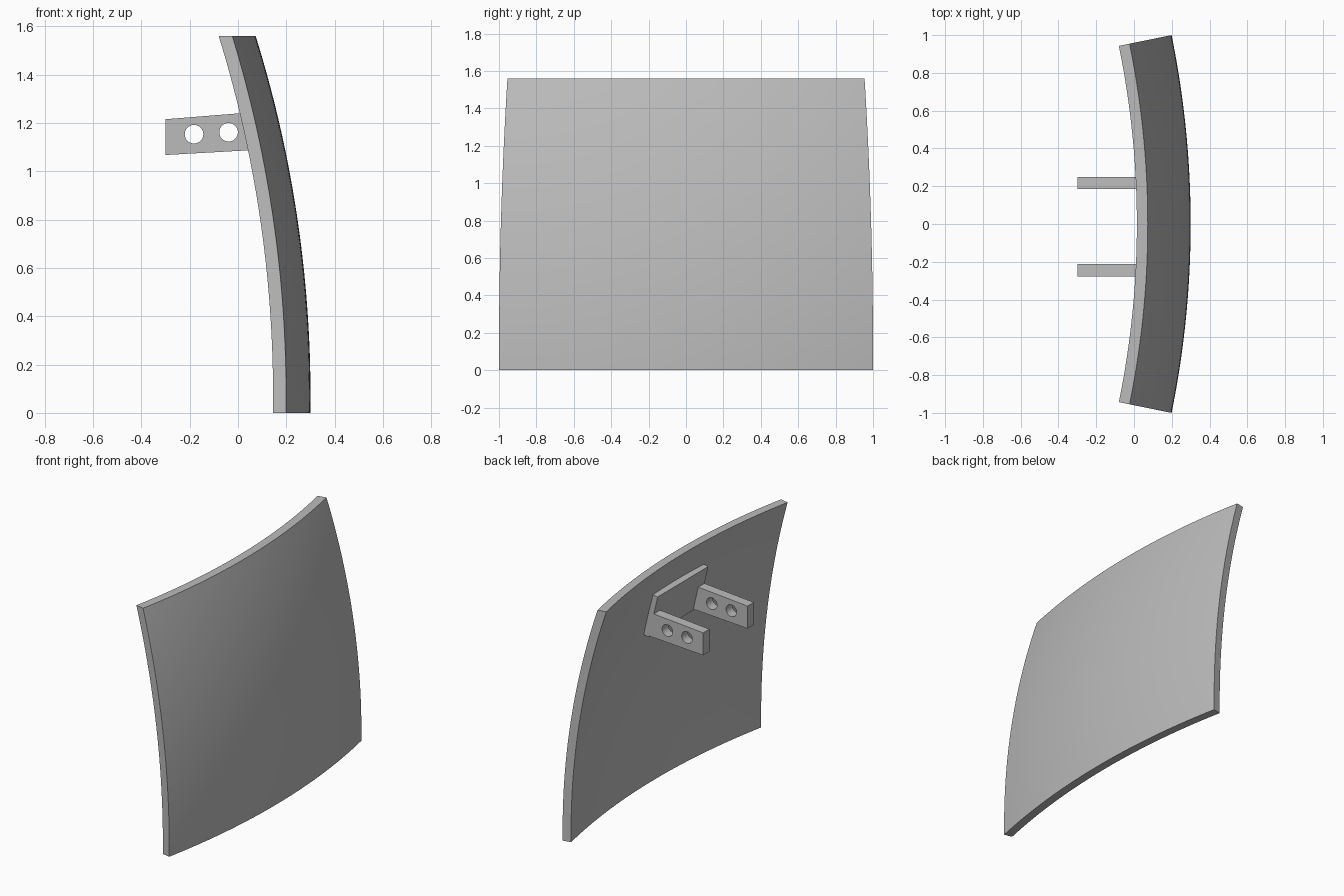
import bpy
import bmesh
from math import sin, cos, asin, sqrt, radians, tau

cube = bpy.data.objects.get("Cube")
if cube:
    bpy.data.objects.remove(cube, do_unlink=True)

GREY = (0.5, 0.5, 0.5, 1.0)
grey = bpy.data.materials.new("plain grey")
grey.use_nodes = True
grey.diffuse_color = GREY
grey.node_tree.nodes["Principled BSDF"].inputs["Base Color"].default_value = GREY


def add_object(name, mesh):
    mesh.materials.clear()
    mesh.materials.append(grey)
    obj = bpy.data.objects.new(name, mesh)
    bpy.context.collection.objects.link(obj)
    return obj


def curved_panel(name, radius, thickness, height, mid_z, front_x, half_width):
    """Slice of a spherical shell, cut flat at top and bottom."""
    rows, cols = 32, 40
    levels = [height * i / rows for i in range(rows + 1)]

    def profile(r):
        return [(sqrt(r * r - (z - mid_z) ** 2), z) for z in levels]

    outline = profile(radius) + profile(radius - thickness)[::-1]
    sweep = asin(half_width / radius)
    bm = bmesh.new()
    rings = []
    for j in range(cols + 1):
        a = sweep * (2 * j / cols - 1)
        rings.append([bm.verts.new((front_x - radius + r * cos(a), r * sin(a), z))
                      for r, z in outline])
    n = len(outline)
    for near, far in zip(rings, rings[1:]):
        for i in range(n):
            k = (i + 1) % n
            bm.faces.new((near[i], near[k], far[k], far[i]))
    # End faces as strips of quads between outer and inner skins
    for ring in (rings[0], rings[-1]):
        for i in range(rows):
            bm.faces.new((ring[i], ring[i + 1], ring[n - 2 - i], ring[n - 1 - i]))
    bmesh.ops.recalc_face_normals(bm, faces=bm.faces)
    mesh = bpy.data.meshes.new(name)
    bm.to_mesh(mesh)
    bm.free()
    return add_object(name, mesh)


def cut_plate(name, outline, y_min, y_max, holes=(), hole_radius=0.0385):
    """Side profile in x and z, with round holes, extruded along y."""
    curve = bpy.data.curves.new(name, "CURVE")
    curve.dimensions = "2D"
    curve.fill_mode = "BOTH"
    curve.extrude = (y_max - y_min) / 2
    loops = [outline]
    for hx, hz in holes:
        loops.append([(hx + hole_radius * cos(tau * i / 32),
                       hz + hole_radius * sin(tau * i / 32)) for i in range(32)])
    for loop in loops:
        spline = curve.splines.new("POLY")
        spline.points.add(len(loop) - 1)
        spline.use_cyclic_u = True
        for point, (x, z) in zip(spline.points, loop):
            point.co = (x, z, 0, 1)
    source = bpy.data.objects.new(name + " outline", curve)
    bpy.context.collection.objects.link(source)
    bpy.context.view_layer.update()
    graph = bpy.context.evaluated_depsgraph_get()
    mesh = bpy.data.meshes.new_from_object(source.evaluated_get(graph))
    bpy.data.objects.remove(source, do_unlink=True)
    # Stand the profile upright and weld its seams
    bm = bmesh.new()
    bm.from_mesh(mesh)
    for v in bm.verts:
        x, z, depth = v.co
        v.co = (x, (y_min + y_max) / 2 - depth, z)
    bmesh.ops.remove_doubles(bm, verts=bm.verts, dist=0.0001)
    bmesh.ops.recalc_face_normals(bm, faces=bm.faces)
    for f in bm.faces:
        f.smooth = False
    bm.to_mesh(mesh)
    bm.free()
    mesh.name = name
    return add_object(name, mesh)


# Main curved panel
panel = curved_panel("curved_panel", radius=5, thickness=0.055, height=1.56,
                     mid_z=0.07, front_x=0.3, half_width=1)
bpy.ops.object.select_all(action="DESELECT")
panel.select_set(True)
bpy.context.view_layer.objects.active = panel
bpy.ops.object.shade_smooth_by_angle(angle=radians(30))

# Mounting plate lying against the hollow side
cut_plate("bracket_back_plate",
          [(0.137, 1.09), (0.072, 1.37), (0.032, 1.362), (0.097, 1.08)],
          -0.277, 0.25)

# Two drilled arms
arm = [(-0.3, 1.067), (0.11, 1.09), (0.075, 1.245), (-0.3, 1.215)]
drilled = [(-0.182, 1.153), (-0.039, 1.161)]
for name, y_min, y_max in (("bracket_arm_front", -0.277, -0.212),
                           ("bracket_arm_back", 0.185, 0.25)):
    cut_plate(name, arm, y_min, y_max, drilled)
